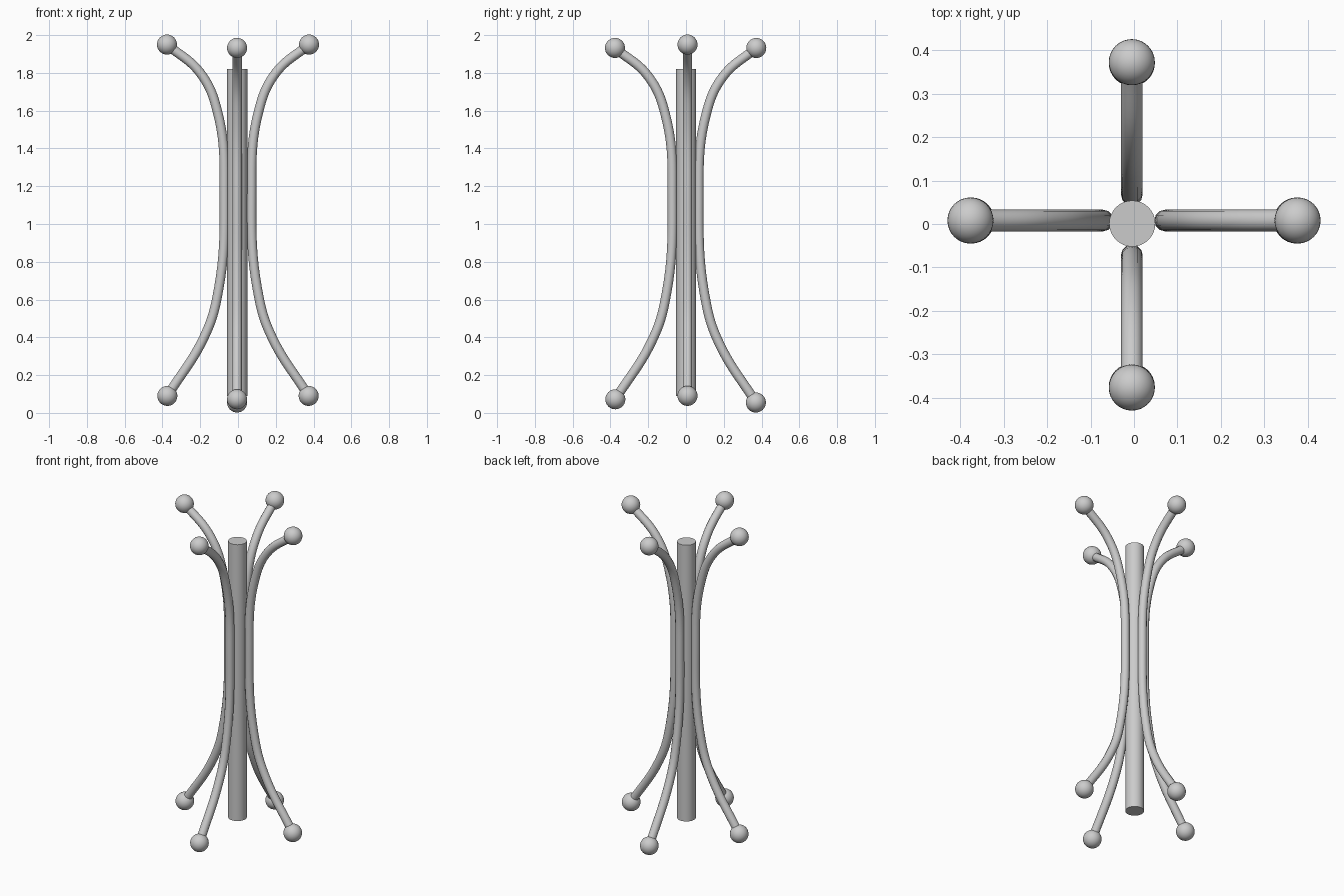
import bpy
import math
from mathutils import Vector

cube = bpy.data.objects.get("Cube")
if cube:
    bpy.data.objects.remove(cube, do_unlink=True)

BALL_RADIUS = 0.053
TUBE_RADIUS = 0.025

# Bowed arm centre line: distance from the axis, height
ARM_PROFILE = [(0.376, 1.95), (0.2, 1.8), (0.11, 1.6), (0.072, 1.15),
               (0.113, 0.6), (0.18, 0.4), (0.374, 0.09)]


def smooth(obj):
    bpy.ops.object.select_all(action="DESELECT")
    obj.select_set(True)
    bpy.context.view_layer.objects.active = obj
    bpy.ops.object.shade_smooth_by_angle(angle=math.radians(40))


def add_ball(name, location):
    bpy.ops.mesh.primitive_uv_sphere_add(segments=32, ring_count=16,
                                         radius=BALL_RADIUS, location=location)
    bpy.context.object.name = name
    smooth(bpy.context.object)


def add_tube(name, points):
    curve = bpy.data.curves.new(name, "CURVE")
    curve.dimensions = "3D"
    curve.bevel_depth = TUBE_RADIUS
    curve.bevel_resolution = 4
    curve.resolution_u = 10
    curve.use_fill_caps = True
    spline = curve.splines.new("BEZIER")
    spline.bezier_points.add(len(points) - 1)
    for knot, point in zip(spline.bezier_points, points):
        knot.co = point
        knot.handle_left_type = knot.handle_right_type = "AUTO"
    obj = bpy.data.objects.new(name, curve)
    bpy.context.collection.objects.link(obj)
    bpy.ops.object.select_all(action="DESELECT")
    obj.select_set(True)
    bpy.context.view_layer.objects.active = obj
    bpy.ops.object.convert(target="MESH")
    smooth(bpy.context.object)


def add_arm(side, direction, shift, drop_top, drop_bottom):
    out = Vector(direction)
    span = ARM_PROFILE[0][1] - ARM_PROFILE[-1][1]
    points = []
    for distance, height in ARM_PROFILE:
        t = (height - ARM_PROFILE[-1][1]) / span
        drop = drop_bottom + (drop_top - drop_bottom) * t
        points.append(out * distance + Vector(shift) + Vector((0, 0, height - drop)))
    add_tube(side + "_arm", points)
    add_ball(side + "_top_ball", points[0])
    add_ball(side + "_foot_ball", points[-1])


# Central pole
bpy.ops.mesh.primitive_cylinder_add(vertices=32, radius=0.053, depth=1.73,
                                    location=(-0.004, 0.001, 0.955))
bpy.context.object.name = "pole"
smooth(bpy.context.object)

# Four arms, with the front and back pair set slightly lower
add_arm("left", (1, 0, 0), (0, 0.008, 0), 0, 0)
add_arm("right", (-1, 0, 0), (0, 0.008, 0), 0, 0)
add_arm("front", (0, -1, 0), (-0.005, 0, 0), 0.018, 0.018)
add_arm("back", (0, 1, 0), (-0.005, -0.004, 0), 0.018, 0.035)
